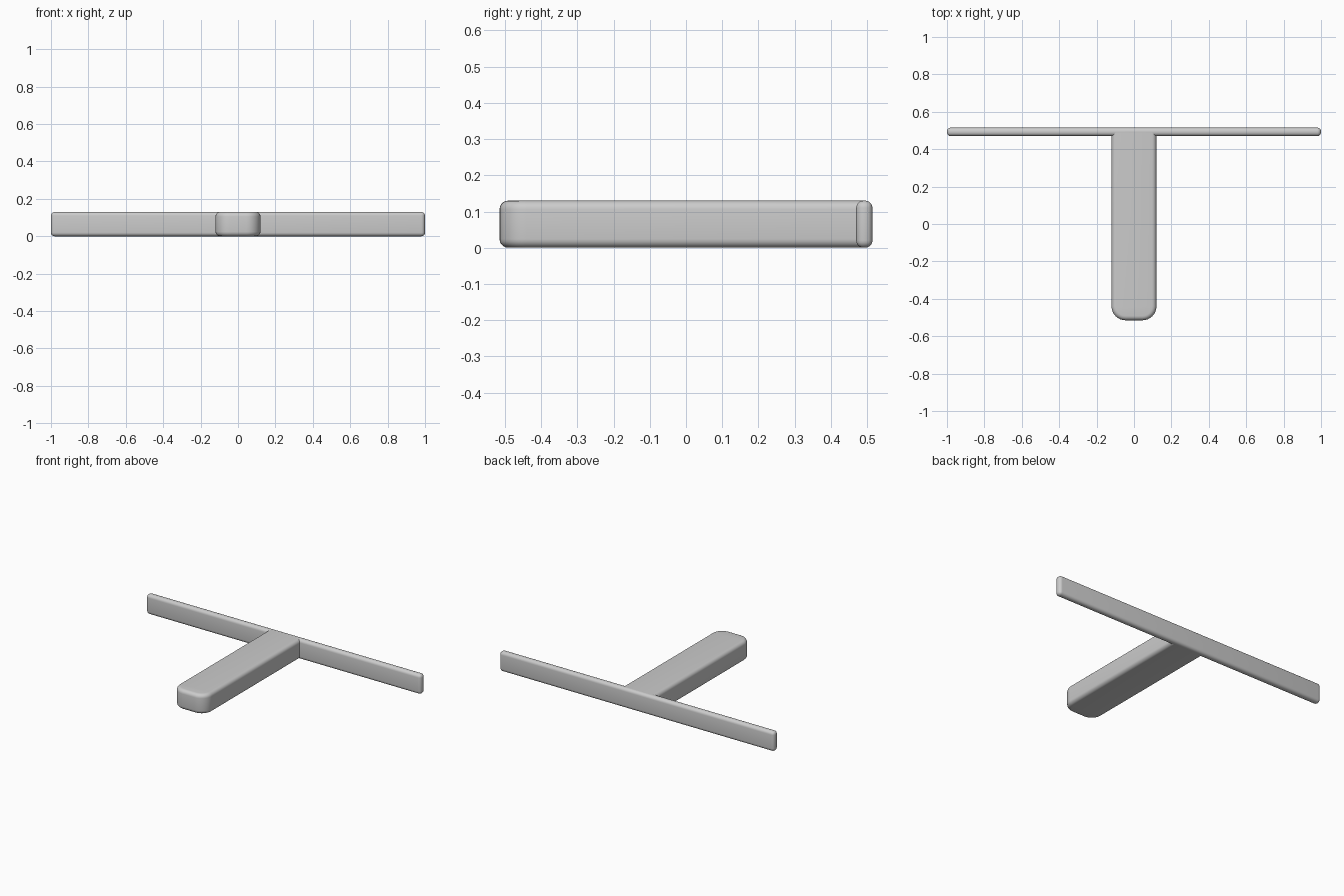
import bpy
import bmesh
from mathutils import Matrix

old = bpy.data.objects.get("Cube")
if old:
    bpy.data.objects.remove(old, do_unlink=True)

HEIGHT = 0.13
BACK = 0.515

grey = bpy.data.materials.new("plain grey")
grey.use_nodes = True
colour = (0.6, 0.6, 0.6, 1)
grey.diffuse_color = colour
grey.node_tree.nodes["Principled BSDF"].inputs["Base Color"].default_value = colour


def box(x0, x1, y0, y1):
    """Start a mesh with a full-height box between the given limits."""
    bm = bmesh.new()
    bmesh.ops.create_cube(bm, size=1)
    bmesh.ops.scale(bm, vec=(x1 - x0, y1 - y0, HEIGHT), verts=bm.verts)
    bmesh.ops.transform(
        bm, verts=bm.verts,
        matrix=Matrix.Translation(((x0 + x1) / 2, (y0 + y1) / 2, HEIGHT / 2)))
    return bm


def round_edges(bm, edges, radius, segments):
    bmesh.ops.bevel(bm, geom=edges, offset=radius, offset_type='OFFSET',
                    segments=segments, profile=0.5, affect='EDGES',
                    clamp_overlap=True)


def finish(bm, name):
    mesh = bpy.data.meshes.new(name)
    bm.normal_update()
    bm.to_mesh(mesh)
    bm.free()
    mesh.materials.append(grey)
    obj = bpy.data.objects.new(name, mesh)
    bpy.context.collection.objects.link(obj)
    bpy.ops.object.select_all(action='DESELECT')
    obj.select_set(True)
    bpy.context.view_layer.objects.active = obj
    bpy.ops.object.shade_smooth_by_angle(angle=0.6)


# Long thin crossbar, softened on every edge
bm = box(-1, 1, 0.47, BACK)
round_edges(bm, bm.edges[:], 0.02, 5)
finish(bm, "crossbar")

# Arm: broad round front corners, then a soft rim on top and bottom
arm_back = 0.495
bm = box(-0.12, 0.12, -BACK, arm_back)
corners = [e for e in bm.edges
           if abs(e.verts[0].co.z - e.verts[1].co.z) > 0.01
           and e.verts[0].co.y < 0]
round_edges(bm, corners, 0.075, 8)
rim = [e for e in bm.edges
       if abs(e.verts[0].co.z - e.verts[1].co.z) < 0.001
       and min(v.co.y for v in e.verts) < arm_back - 0.01]
round_edges(bm, rim, 0.024, 5)
finish(bm, "arm")
